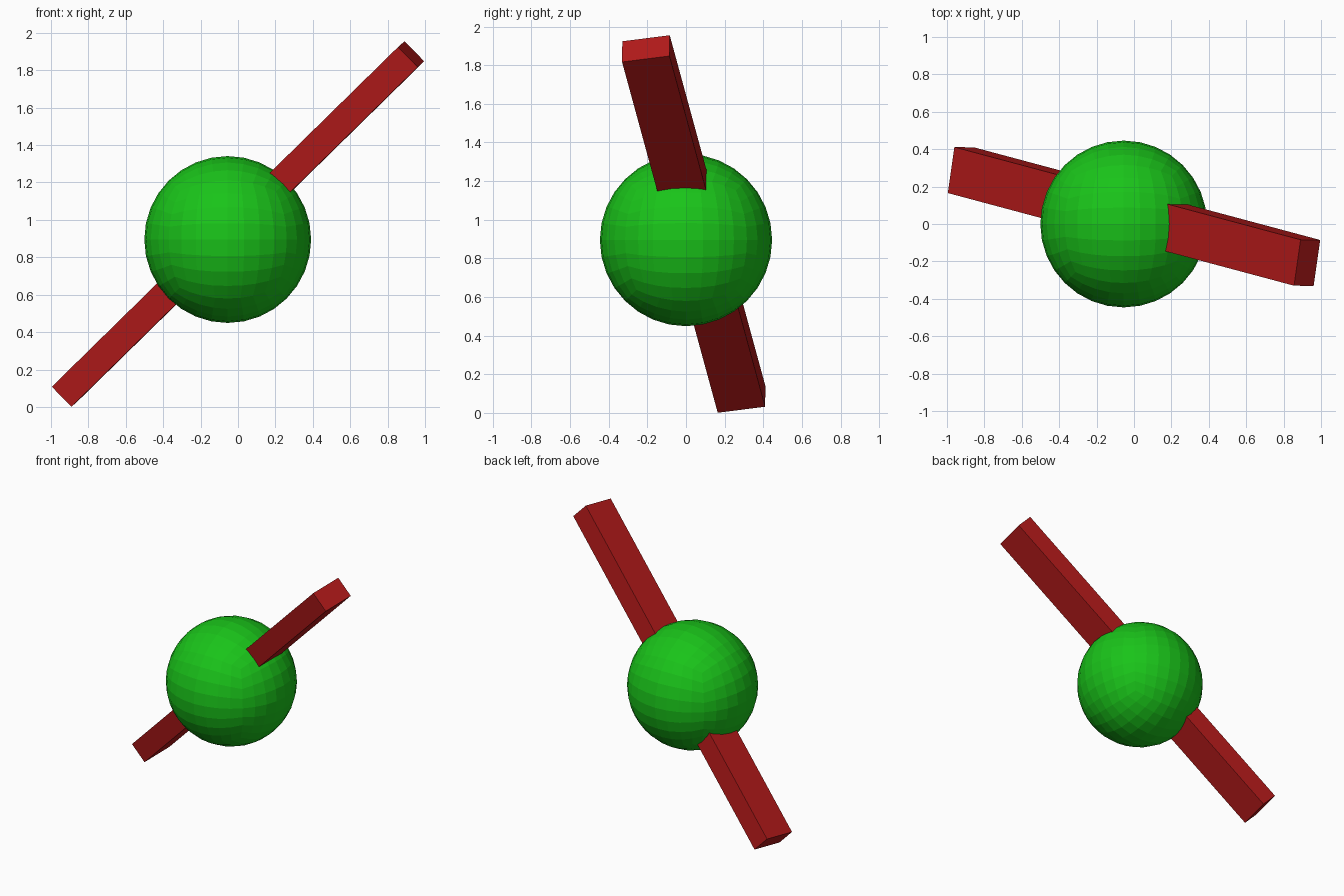
import bpy, bmesh
from mathutils import Vector, Matrix

if "Cube" in bpy.data.objects:
    bpy.data.objects.remove(bpy.data.objects["Cube"])

def finish(name, bm, color):
    bmesh.ops.recalc_face_normals(bm, faces=bm.faces)
    mesh = bpy.data.meshes.new(name)
    bm.to_mesh(mesh)
    bm.free()
    mat = bpy.data.materials.new(name + "_color")
    mat.diffuse_color = color
    mat.use_nodes = True
    mat.node_tree.nodes["Principled BSDF"].inputs["Base Color"].default_value = mat.diffuse_color
    mesh.materials.append(mat)
    obj = bpy.data.objects.new(name, mesh)
    bpy.context.collection.objects.link(obj)
    return obj

# Ball: faceted cube-sphere, 8 x 8 quads per side
bm = bmesh.new()
bmesh.ops.create_cube(bm, size=1)
for level in range(3):
    bmesh.ops.subdivide_edges(bm, edges=bm.edges[:], cuts=1, use_grid_fill=True)
    for v in bm.verts:
        v.co = v.co.normalized() * 0.446
ball = finish("ball", bm, (0.01, 0.55, 0.01, 1))
ball.location = (-0.055, 0, 0.895)

# Bar: long tilted box through the ball
length_axis = Vector((1.85, -0.495, 1.815)).normalized()
width_axis = Vector((0.035, 0.245, 0.031))
width_axis = (width_axis - length_axis * width_axis.dot(length_axis)).normalized()
depth_axis = length_axis.cross(width_axis)
bm = bmesh.new()
bmesh.ops.create_cube(bm, size=1)
bmesh.ops.scale(bm, vec=(2.64, 0.25, 0.15), verts=bm.verts)
bar = finish("bar", bm, (0.45, 0.01, 0.01, 1))
rotation = Matrix((length_axis, width_axis, depth_axis)).transposed().to_4x4()
bar.matrix_world = Matrix.Translation((0, 0.04, 0.978)) @ rotation
